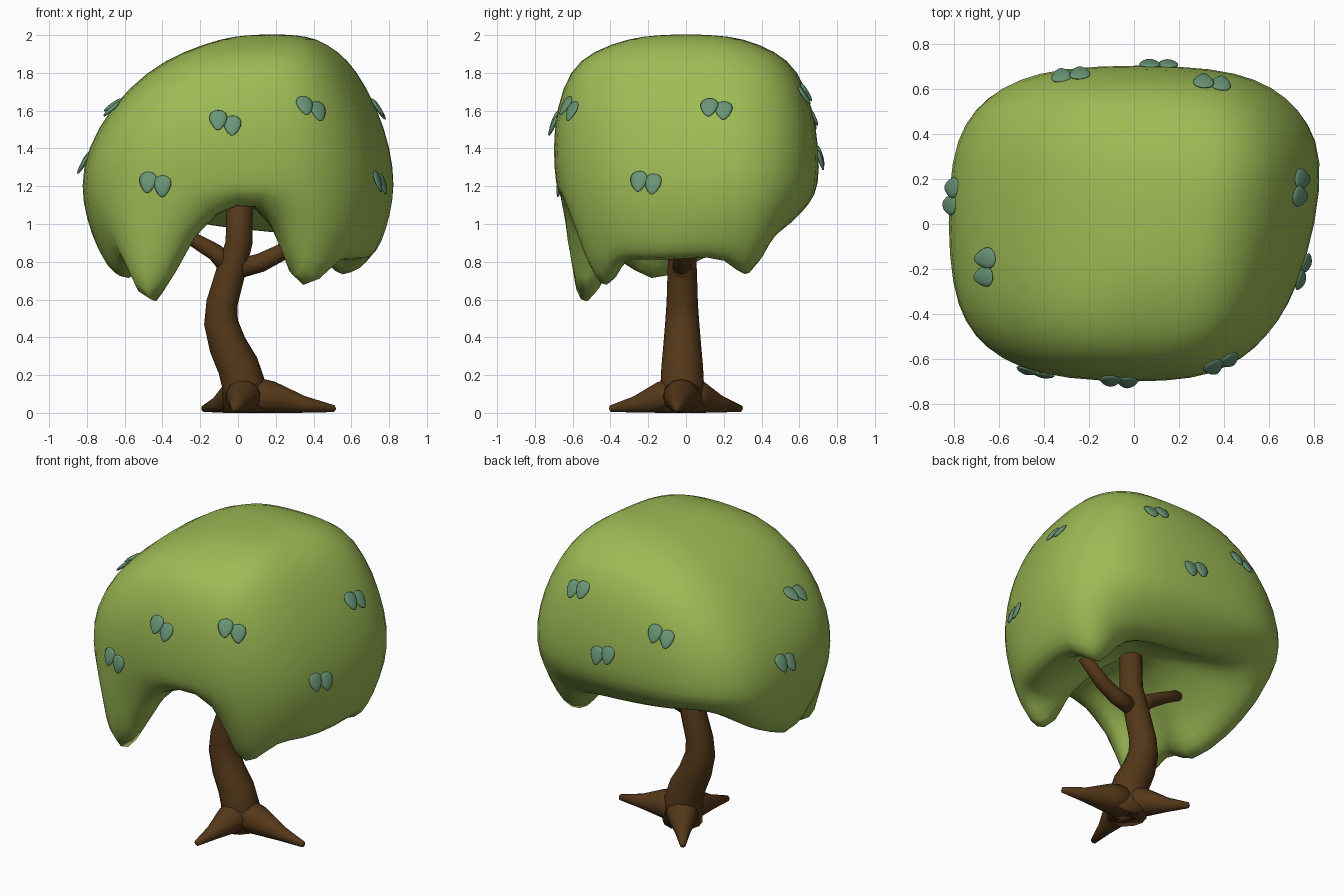
import bpy, bmesh
from math import sin, cos, radians, pi
from mathutils import Vector, Matrix
from mathutils.bvhtree import BVHTree

if "Cube" in bpy.data.objects:
    bpy.data.objects.remove(bpy.data.objects["Cube"])


def material(name, rgb):
    m = bpy.data.materials.new(name)
    m.diffuse_color = (*rgb, 1)
    m.use_nodes = True
    m.node_tree.nodes["Principled BSDF"].inputs["Base Color"].default_value = m.diffuse_color
    return m


GREEN = material("foliage", (0.34, 0.50, 0.09))
TEAL = material("leaf", (0.14, 0.30, 0.18))
BROWN = material("bark", (0.09, 0.04, 0.01))


def add_object(name, bm, mat, subsurf=0):
    bmesh.ops.recalc_face_normals(bm, faces=bm.faces)
    for f in bm.faces:
        f.smooth = True
    me = bpy.data.meshes.new(name)
    bm.to_mesh(me)
    bm.free()
    ob = bpy.data.objects.new(name, me)
    bpy.context.collection.objects.link(ob)
    me.materials.append(mat)
    if subsurf:
        mod = ob.modifiers.new("smooth", 'SUBSURF')
        mod.levels = mod.render_levels = subsurf
    return ob


def loft(bm, rings, start, end):
    """Skin closed rings of points, closing both ends with a fan."""
    rows = [[bm.verts.new(p) for p in r] for r in rings]
    n = len(rows[0])
    for a, b in zip(rows, rows[1:]):
        for i in range(n):
            j = (i + 1) % n
            bm.faces.new((a[i], a[j], b[j], b[i]))
    for row, c in ((rows[0], start), (rows[-1], end)):
        v = bm.verts.new(c)
        for i in range(n):
            bm.faces.new((row[i], row[(i + 1) % n], v))


def tube(name, path, sides=12):
    """Tapered tube along (x, y, z, radius) points, never below the ground."""
    pts = [Vector(p[:3]) for p in path]
    rings = []
    for i, p in enumerate(pts):
        t = (pts[min(i + 1, len(pts) - 1)] - pts[max(i - 1, 0)]).normalized()
        u = t.orthogonal() if abs(t.y) > 0.9 else t.cross(Vector((0, 1, 0)))
        u.normalize()
        w = t.cross(u)
        rings.append([p + path[i][3] * (u * cos(2 * pi * k / sides) + w * sin(2 * pi * k / sides))
                      for k in range(sides)])
    bm = bmesh.new()
    tip = (pts[-1] - pts[-2]).normalized() * path[-1][3] * 0.5
    loft(bm, rings, pts[0], pts[-1] + tip)
    for v in bm.verts:
        v.co.z = max(v.co.z, 0)
    return add_object(name, bm, BROWN)


# Trunk, branches and roots
tube("trunk", [(0.04, -0.02, 0, 0.12), (0.03, -0.02, 0.15, 0.115), (0.0, -0.02, 0.25, 0.11),
               (-0.055, -0.02, 0.36, 0.1), (-0.09, -0.02, 0.48, 0.09), (-0.085, -0.02, 0.58, 0.083),
               (-0.04, -0.02, 0.74, 0.078), (0.005, -0.02, 0.9, 0.071), (0.01, -0.02, 1.22, 0.068)])
tube("left_branch", [(-0.04, -0.02, 0.76, 0.05), (-0.12, -0.02, 0.85, 0.046),
                     (-0.24, -0.02, 0.92, 0.037), (-0.36, -0.02, 0.98, 0.033)])
tube("right_branch", [(-0.01, -0.02, 0.76, 0.052), (0.12, -0.02, 0.795, 0.05),
                      (0.23, -0.02, 0.85, 0.045), (0.38, -0.02, 0.98, 0.038)])
BASE = Vector((0.04, -0.02, 0.11))
for name, x, y in (("right_root", 0.51, -0.05), ("front_root", -0.02, -0.4), ("back_root", -0.18, 0.29)):
    tip = Vector((x, y, 0.025))
    path = []
    for t, z, r in ((0, 0.09, 0.11), (0.3, 0.08, 0.087), (0.65, 0.045, 0.045), (1, 0.022, 0.018)):
        p = BASE.lerp(tip, t)
        path.append((p.x, p.y, z, r))
    tube(name, path)

# Canopy: rounded-square rings (z, left, right, front, back)
LEVELS = [(2.0, 0.05, 0.32, -0.15, 0.15), (1.985, -0.08, 0.43, -0.3, 0.3), (1.915, -0.29, 0.55, -0.5, 0.48),
          (1.815, -0.48, 0.65, -0.62, 0.60), (1.62, -0.68, 0.765, -0.69, 0.675),
          (1.4, -0.805, 0.84, -0.71, 0.71), (1.2, -0.84, 0.865, -0.695, 0.71)]
# Lower edge with hanging lobes, counter-clockwise from the front: (height, inset)
RIM = [(1.13, .86), (1.07, .80), (.64, .77), (.67, .82), (.82, .88), (.80, .90), (.81, .90), (.83, .86),
       (.66, .78), (.88, .76), (.93, .74), (.95, .72), (.97, .71), (1.0, .72), (1.04, .75), (1.03, .79),
       (.97, .84), (.88, .87), (.77, .85), (.66, .77), (.82, .84), (.80, .92), (.42, .95), (.98, .87)]
N = len(RIM)
P = 0.66


def level_ring(z, xl, xr, yf, yb):
    ring = []
    for k in range(N):
        a = radians(-90 + 360 * k / N)
        c, s = cos(a), sin(a)
        x = (xl + xr) / 2 + (xr - xl) / 2 * abs(c) ** P * (1 if c > 0 else -1)
        y = (yf + yb) / 2 + (yb - yf) / 2 * abs(s) ** P * (1 if s > 0 else -1)
        if x > 0:
            x *= 1 - 0.28 * max(0, 0.2 - y)
        ring.append(Vector((x, y, z)))
    return ring


rings = [level_ring(*lv) for lv in LEVELS]
wide = rings[-1]
CEILING = 1.11


def lower_ring(t, scale, lift):
    """t: wall to rim; scale: inward shrink; lift: rise from rim to ceiling."""
    out = []
    for p, (z, s) in zip(wide, RIM):
        f = (1 - (1 - s) * t ** 1.6) * scale
        h = p.z + (z - p.z) * t
        if lift > 0.1:
            h = max(h, 0.8)     # lobes end, the shallow underside begins
        out.append(Vector((p.x * f, p.y * f, h + (CEILING - h) * lift)))
    return out


rings += [lower_ring(0.4, 1, 0), lower_ring(0.78, 1, 0), lower_ring(1, 0.97, 0), lower_ring(1, 0.82, 0.02),
          lower_ring(1, 0.72, 0.15), lower_ring(1, 0.55, 0.5), lower_ring(1, 0.28, 0.92)]
bm = bmesh.new()
loft(bm, rings, (0.19, 0, 2.005), (0, 0, CEILING))
canopy = add_object("canopy", bm, GREEN, 1)

# Leaf pairs resting on the canopy surface, lower ends lifted outwards
bpy.context.view_layer.update()
tree = BVHTree.FromObject(canopy, bpy.context.evaluated_depsgraph_get())
PAIRS = [((-.48, -.66, 1.22), (-.40, -.67, 1.20)), ((-.105, -.70, 1.55), (-.03, -.70, 1.52)),
         ((.36, -.65, 1.63), (.435, -.62, 1.60)), ((.72, .125, 1.61), (.72, .20, 1.59)),
         ((.74, -.25, 1.225), (.75, -.17, 1.21)), ((.31, .64, 1.70), (.385, .62, 1.68)),
         ((.07, .71, 1.36), (.15, .71, 1.34)), ((-.32, .65, 1.55), (-.24, .66, 1.57)),
         ((-.79, .16, 1.33), (-.80, .085, 1.31)), ((-.64, -.15, 1.61), (-.64, -.23, 1.59))]
for i, pair in enumerate(PAIRS):
    bm = bmesh.new()
    for target in pair:
        loc, nor, _, _ = tree.find_nearest(Vector(target))
        side = Vector((0, 0, 1)).cross(nor).normalized()
        up = nor.cross(side)
        frame = Matrix((side, -nor, up)).transposed().to_4x4()
        new = bmesh.ops.create_uvsphere(bm, u_segments=12, v_segments=8, radius=1)["verts"]
        for v in new:
            x, y, z = v.co
            v.co = (x * 0.045 * (1 + 0.35 * z), y * 0.012, z * 0.058)
        m = Matrix.Translation(loc + nor * 0.014) @ frame @ Matrix.Rotation(radians(-14), 4, 'X')
        bmesh.ops.transform(bm, matrix=m, verts=new)
    add_object(f"leaf_pair_{i + 1}", bm, TEAL)
